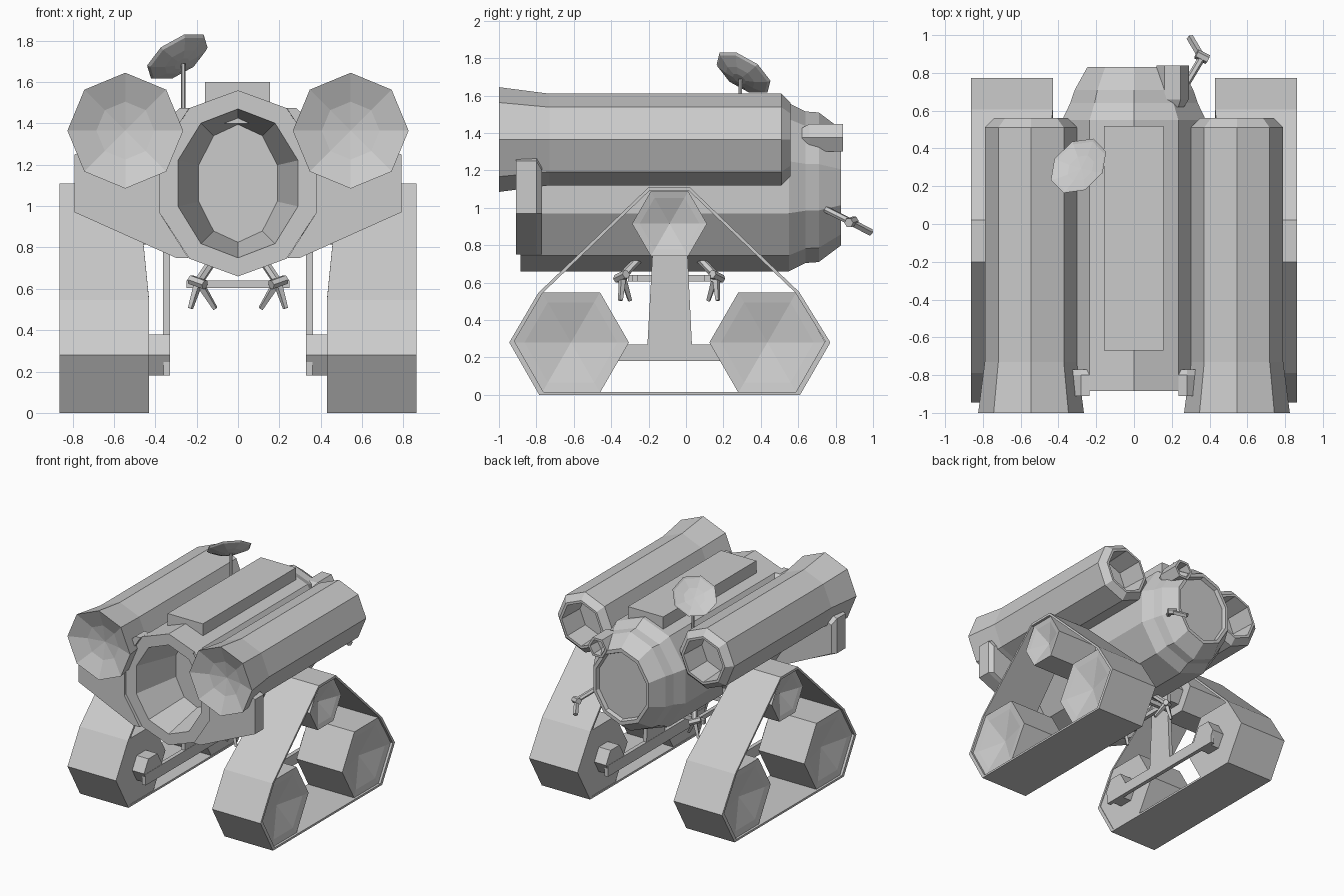
import bpy, bmesh, math
from mathutils import Vector

cube = bpy.data.objects.get("Cube")
if cube:
    bpy.data.objects.remove(cube)

grey = bpy.data.materials.new("plain_grey")
grey.use_nodes = True
grey.diffuse_color = (0.6, 0.6, 0.6, 1)
grey.node_tree.nodes["Principled BSDF"].inputs["Base Color"].default_value = grey.diffuse_color


def loft(name, rings, closed=False):
    """Bridge equal-length rings of points; cap the ends unless closed."""
    bm = bmesh.new()
    loops = [[bm.verts.new(p) for p in ring] for ring in rings]
    n = len(loops[0])
    pairs = list(zip(loops, loops[1:]))
    if closed:
        pairs.append((loops[-1], loops[0]))
    else:
        bm.faces.new(loops[0])
        bm.faces.new(loops[-1])
    for a, b in pairs:
        for i in range(n):
            j = (i + 1) % n
            bm.faces.new((a[i], a[j], b[j], b[i]))
    bmesh.ops.remove_doubles(bm, verts=bm.verts, dist=1e-5)
    bmesh.ops.recalc_face_normals(bm, faces=bm.faces)
    mesh = bpy.data.meshes.new(name)
    bm.to_mesh(mesh)
    bm.free()
    mesh.materials.append(grey)
    obj = bpy.data.objects.new(name, mesh)
    bpy.context.collection.objects.link(obj)
    return obj


def circle(n, ru, rv, phase):
    return [(ru * math.cos(phase + math.tau * i / n),
             rv * math.sin(phase + math.tau * i / n)) for i in range(n)]


def ring_y(n, x, y, z, rx, rz, phase=math.pi / 2):
    return [(x + u, y, z + v) for u, v in circle(n, rx, rz, phase)]


def ring_x(n, x, y, z, r, phase=0):
    return [(x, y + u, z + v) for u, v in circle(n, r, r, phase)]


def box(name, x0, x1, y0, y1, z0, z1):
    return loft(name, [[(x0, y0, z), (x1, y0, z), (x1, y1, z), (x0, y1, z)] for z in (z0, z1)])


def rod(name, a, b, r, n=6, r2=None):
    a, b = Vector(a), Vector(b)
    q = (b - a).to_track_quat('Z', 'Y')
    return loft(name, [[c + q @ Vector((u, v, 0)) for u, v in circle(n, k, k, 0)]
                       for c, k in ((a, r), (b, r2 or r))])


# Main hull: ten-sided drum with a deep front mouth and shallow rear recess
hull = [(-0.52, 0.20, 0.285), (-0.885, 0.305, 0.36), (-0.885, 0.40, 0.45),
        (0.55, 0.40, 0.45), (0.64, 0.355, 0.405), (0.71, 0.33, 0.40),
        (0.83, 0.26, 0.31), (0.83, 0.235, 0.28), (0.80, 0.225, 0.27)]
loft("hull", [ring_y(10, 0, y, 1.11, rx, rz) for y, rx, rz in hull])
box("roof_box", -0.16, 0.155, -0.67, 0.52, 1.40, 1.60)

# Rear scope
loft("rear_scope", [ring_y(6, 0.205, y, 1.375, r, r, 0) for y, r in
                    ((0.62, 0.06), (0.66, 0.085), (0.84, 0.085), (0.84, 0.065), (0.75, 0.06))])

# Rear jointed arm
elbow = (0.36, 0.88, 0.925)
rod("rear_arm_upper", (0.27, 0.73, 1.0), elbow, 0.019)
rod("rear_arm_joint", (0.33, 0.90, 0.93), (0.39, 0.87, 0.92), 0.026)
rod("rear_arm_tip", elbow, (0.295, 0.99, 0.868), 0.019, 4)

# Dish on a thin mast
centre = Vector((-0.288, 0.302, 1.715))
aim = Vector((-0.64, 0.66, 1)).to_track_quat('Z', 'Y')
dish = [(-0.035, 0.04), (-0.025, 0.09), (0.0, 0.158), (0.012, 0.17),
        (0.005, 0.155), (-0.012, 0.08), (-0.018, 0)]
loft("dish", [[centre + aim @ Vector((u, v, h)) for u, v in circle(8, r, r, math.pi / 8)]
              for h, r in dish])
rod("dish_mast", (-0.265, 0.29, 1.38), (-0.265, 0.29, 1.69), 0.011)


def track_edge(z):
    """Inner edge of the belt, narrowing towards the top."""
    return 0.43 + max(0, z - 0.55) * 0.1


belt = [(-0.945, 0.28), (-0.79, 0.545), (-0.20, 1.11), (0.02, 1.11),
        (0.605, 0.55), (0.772, 0.28), (0.61, 0), (-0.785, 0)]
inner = [(-0.09 + (y + 0.09) * 0.968, 0.5 + (z - 0.5) * 0.968) for y, z in belt]
wheels = {"front_wheel": (-0.615, 0.28, 0.31), "rear_wheel": (0.435, 0.28, 0.31),
          "top_wheel": (-0.088, 0.915, 0.2)}
# Bracket outline wraps the flank of the hull; its back edge is chamfered
bracket = [(0.24, 0.75), (0.30, 0.75), (0.79, 0.97), (0.79, 1.25), (0.32, 1.44),
           (0.28, 1.475), (0.235, 1.475), (0.38, 1.25), (0.38, 0.97)]
bracket_back = [(min(x, 0.76), min(z, 1.2 if x > 0.5 else 1.45)) for x, z in bracket]

for s, side in ((1, "left"), (-1, "right")):
    # Side pods with flared, shallow dished front and open rear nozzle
    pod = [(-0.92, 0), (-0.945, 0.14), (-1.0, 0.28), (-0.73, 0.245), (0.51, 0.245),
           (0.56, 0.195), (0.56, 0.175), (0.34, 0.165)]
    loft(side + "_pod", [ring_y(8, s * 0.545, y, 1.365, r, r) for y, r in pod])
    loft(side + "_pod_bracket", [[(s * x, y, z) for x, z in outline] for y, outline in
                                 ((-0.91, bracket), (-0.80, bracket), (-0.77, bracket_back))])

    # Track belt
    loft(side + "_track_belt", [
        [(s * track_edge(z), y, z) for y, z in belt],
        [(s * 0.863, y, z) for y, z in belt],
        [(s * 0.863, y, z) for y, z in inner],
        [(s * track_edge(z), y, z) for y, z in inner]], closed=True)

    # Hexagonal wheels with dished outer faces, and their inner hubs
    for name, (y, z, r) in wheels.items():
        x0 = track_edge(z) + 0.005
        loft(f"{side}_{name}", [ring_x(6, s * x, y, z, k) for x, k in
                                ((x0, r), (0.845, r), (0.835, r * 0.8), (0.775, 0))])
        loft(f"{side}_{name}_hub", [ring_x(6, s * x, y, z, 0.115) for x in (0.33, x0 + 0.02)])

    # Suspension beam and tapered strut
    box(side + "_beam", *sorted((s * 0.328, s * 0.36)), -0.71, 0.53, 0.18, 0.27)
    strut = [(-0.21, 0.2), (0.035, 0.2), (0.0, 0.92), (-0.17, 0.92)]
    loft(side + "_strut", [[(s * x, y, z) for y, z in strut] for x in (0.33, 0.362)])

    # Belly claws: upper arm, knuckle and two prongs
    for y, d, end in ((-0.33, -1, "front"), (0.15, 1, "rear")):
        name = f"{side}_{end}_claw"
        knuckle = (s * 0.19, y + d * 0.01, 0.635)
        rod(name + "_arm", (s * 0.12, y - d * 0.09, 0.74), knuckle, 0.022)
        rod(name + "_knuckle", (s * 0.16, y + d * 0.04, 0.62), (s * 0.23, y - d * 0.01, 0.645), 0.024)
        for x, dy in ((0.11, -0.03), (0.23, 0.02)):
            rod(name + "_prong", knuckle, (s * x, y + d * dy, 0.505), 0.022, 4, 0.013)
    box(side + "_belly_rail", *sorted((s * 0.17, s * 0.20)), -0.31, 0.15, 0.605, 0.64)

# Belly frame
for y, end in ((-0.29, "front"), (0.10, "rear")):
    box(end + "_belly_bar", -0.25, 0.25, y, y + 0.03, 0.605, 0.64)
